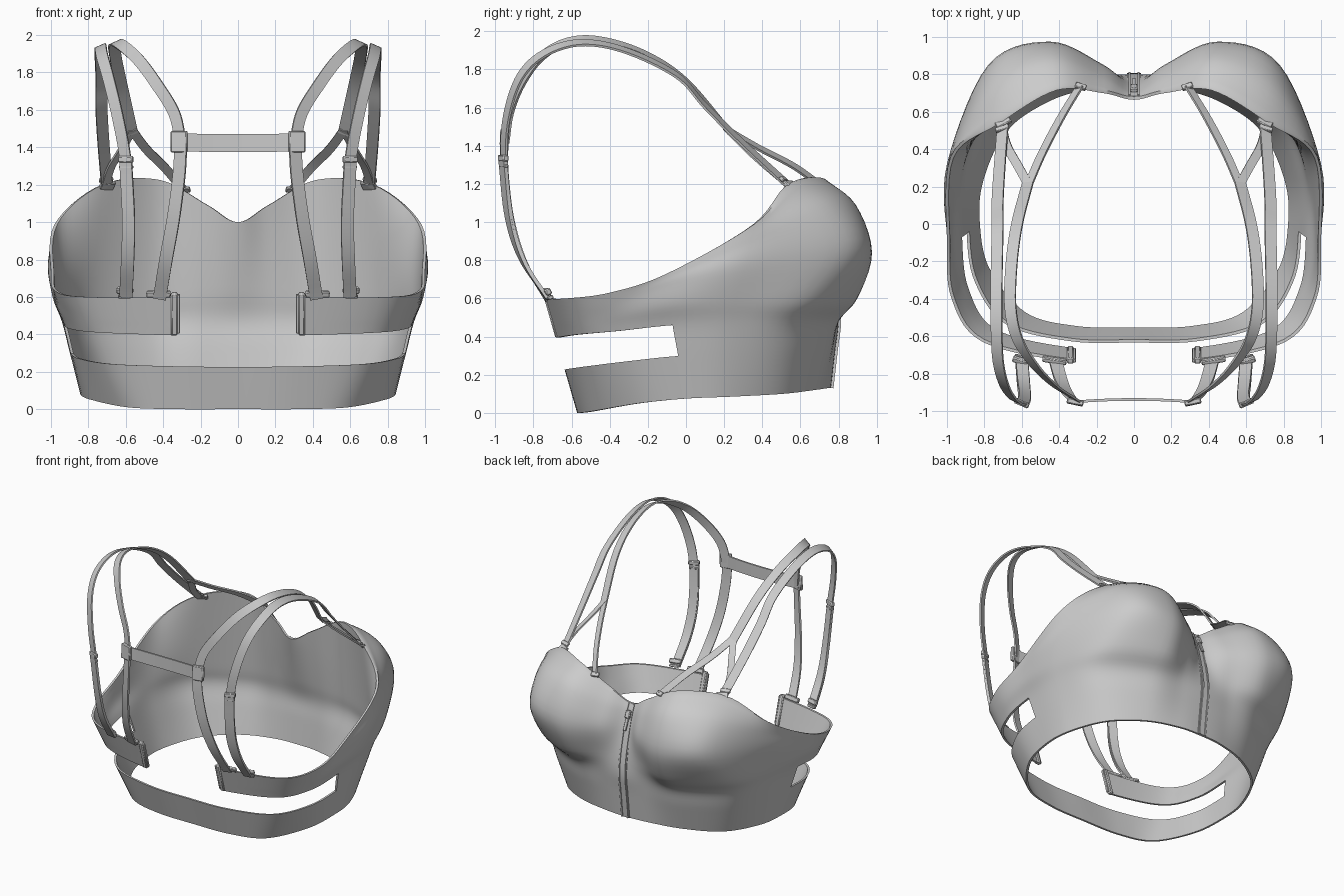
import bpy, bmesh, math
from mathutils import Vector, Matrix

if "Cube" in bpy.data.objects:
    bpy.data.objects.remove(bpy.data.objects["Cube"])

grey = bpy.data.materials.new("soft_grey")
grey.diffuse_color = (0.6, 0.6, 0.6, 1)
grey.use_nodes = True
grey.node_tree.nodes["Principled BSDF"].inputs["Base Color"].default_value = grey.diffuse_color


def finish(name, bm, mirror=False, thickness=0.0, angle=40):
    """Turn a bmesh into a mirrored / thickened object with sharp corners kept."""
    me = bpy.data.meshes.new(name)
    bm.to_mesh(me)
    bm.free()
    ob = bpy.data.objects.new(name, me)
    bpy.context.collection.objects.link(ob)
    if mirror:
        m = ob.modifiers.new("mirror", 'MIRROR')
        m.use_clip = True
        m.merge_threshold = 0.0005
    if thickness:
        s = ob.modifiers.new("thickness", 'SOLIDIFY')
        s.thickness = thickness
        s.offset = 0
    me.materials.append(grey)
    bpy.ops.object.select_all(action='DESELECT')
    ob.select_set(True)
    bpy.context.view_layer.objects.active = ob
    bpy.ops.object.convert(target='MESH')
    bpy.ops.object.shade_smooth_by_angle(angle=math.radians(angle))
    return ob


def spline(pts, steps, mirrored_ends=False):
    """Catmull-Rom samples; mirrored ends continue smoothly across x = 0."""
    p = [Vector(q) for q in pts]
    if mirrored_ends:
        flip = Vector((-1, 1, 1))
        p = [p[1] * flip] + p + [p[-2] * flip]
    else:
        p = [2 * p[0] - p[1]] + p + [2 * p[-1] - p[-2]]
    out = []
    for i in range(1, len(p) - 2):
        a, b, c, d = p[i - 1:i + 3]
        for k in range(steps):
            t = k / steps
            out.append(0.5 * (2 * b + (c - a) * t + (2 * a - 5 * b + 4 * c - d) * t * t
                              + (3 * b - a - 3 * c + d) * t ** 3))
    return out + [p[-2]]


def ribbon(name, pts, width, thick, mirror=True, steps=8, drape=True):
    """Flat strap along a path; drape leans it around the shoulder."""
    path = spline(pts, steps)
    bm = bmesh.new()
    rings = []
    for i, p in enumerate(path):
        t = (path[min(i + 1, len(path) - 1)] - path[max(i - 1, 0)]).normalized()
        s = Vector((1, -.5 * p.y, -.45)) if drape else Vector((1, 0, 0))
        s = (s - t * s.dot(t)).normalized()
        n = t.cross(s)
        rings.append([bm.verts.new(p + s * a * width / 2 + n * b * thick / 2)
                      for a, b in ((-1, -1), (1, -1), (1, 1), (-1, 1))])
    for r, q in zip(rings, rings[1:]):
        for k in range(4):
            bm.faces.new((r[k], r[(k + 1) % 4], q[(k + 1) % 4], q[k]))
    bm.faces.new(rings[0][::-1])
    bm.faces.new(rings[-1])
    bmesh.ops.recalc_face_normals(bm, faces=bm.faces)
    return finish(name, bm, mirror)


def block(name, centre, size, tilt=0.0, turn=0.0, mirror=True):
    """Small bevelled fitting; tilt about x, turn about z."""
    bm = bmesh.new()
    mat = (Matrix.Translation(centre) @ Matrix.Rotation(turn, 4, 'Z')
           @ Matrix.Rotation(tilt, 4, 'X') @ Matrix.Diagonal((*size, 1)))
    bmesh.ops.create_cube(bm, size=1, matrix=mat)
    bmesh.ops.bevel(bm, geom=bm.edges[:], offset=min(size) * 0.2, segments=1, affect='EDGES')
    return finish(name, bm, mirror)


# Body: level lines of one half, running from centre back to centre front
hem = [(0, -.57, 0), (.32, -.56, 0), (.59, -.485, .01), (.785, -.25, .05), (.84, 0, .075),
       (.82, .24, .085), (.69, .51, .10), (.45, .675, .12), (.2, .745, .13), (0, .76, .13)]
under = [(0, -.68, .39), (.35, -.675, .395), (.75, -.575, .41), (.90, -.35, .43), (.935, -.07, .46),
         (.93, .24, .475), (.81, .56, .475), (.47, .775, .47), (.2, .795, .48), (0, .80, .48)]
edge = [(0, -.735, .6), (.35, -.735, .6), (.81, -.63, .6), (.975, -.4, .63), (1, -.1, .73),
        (.98, .36, .99), (.73, .55, 1.2), (.42, .73, 1.225), (.16, .715, 1.09), (0, .68, 1.0)]
# cup lines only cover the side and front; the back is blended
low_cup = [(.98, -.08, .57), (.97, .26, .6), (.82, .69, .61), (.46, .895, .6), (.19, .825, .62), (0, .785, .63)]
mid_cup = [(.995, -.09, .67), (1, .31, .77), (.78, .85, .86), (.45, .975, .84), (.17, .855, .82), (0, .745, .81)]
top_cup = [(.998, -.1, .71), (.99, .345, .90), (.77, .74, 1.08), (.44, .89, 1.09), (.16, .795, .98), (0, .705, .94)]


def blend(a, b, t):
    return [Vector(p).lerp(Vector(q), t) for p, q in zip(a, b)]


outer = [hem, blend(hem, under, .58), under]
inner = outer[:]
for cup, t in ((low_cup, .4), (mid_cup, .7), (top_cup, .87)):
    line = blend(under[:4], edge[:4], t) + [Vector(p) for p in cup]
    outer.append(line)
    # padded cups: the lining runs straight from edge to underbust
    lining = line[:5]
    for p, u, e in list(zip(line, under, edge))[5:]:
        lining.append(Vector(u).lerp(Vector(e), (p.z - u[2]) / (e[2] - u[2])))
    inner.append(lining)
outer.append(edge)
inner.append(edge)

CS, RS = 7, 5


def sheet(bm, levels, inset):
    """Grid of vertices over the level lines, moved inwards by inset."""
    lines = []
    for level in levels:
        pts = spline(level, CS, True)
        moved = []
        for i, p in enumerate(pts):
            t = pts[min(i + 1, len(pts) - 1)] - pts[max(i - 1, 0)]
            out = Vector((t.y, -t.x, 0)).normalized()
            q = p - out * inset
            if i in (0, len(pts) - 1):
                q = Vector((0, p.y - inset * math.copysign(1, p.y), p.z))
            moved.append(q)
        lines.append(moved)
    return [[bm.verts.new(p) for p in spline(c, RS)] for c in zip(*lines)]


bm = bmesh.new()
a, b = sheet(bm, outer, 0), sheet(bm, inner, .016)
partner = {v: w for ca, cb in zip(a, b) for v, w in zip(ca, cb)}
shell = []
for i in range(len(a) - 1):
    for j in range(len(a[0]) - 1):
        slot = i < 4 * CS and RS <= j < 2 * RS          # long side cut-out
        back_gap = i < CS and j >= 2 * RS               # open upper back
        if not (slot or back_gap):
            shell.append(bm.faces.new((a[i][j], a[i + 1][j], a[i + 1][j + 1], a[i][j + 1])))
rim = [l for f in shell for l in f.loops if l.edge.is_boundary
       and not all(abs(v.co.x) < 1e-6 for v in l.edge.verts)]
rim = [(l.vert, l.link_loop_next.vert) for l in rim]
for f in shell:
    bm.faces.new([partner[v] for v in reversed(f.verts[:])])
for v, w in rim:
    bm.faces.new((w, v, partner[v], partner[w]))
bmesh.ops.delete(bm, geom=[v for v in bm.verts if not v.link_faces], context='VERTS')
finish("bodice", bm, mirror=True, angle=50)

# Front zip: tape, two ridges, slider and pull
front = [(0, l[-1][1] + .001, l[-1][2]) for l in outer]
ribbon("zip_tape", front, .075, .01, mirror=False, drape=False)
ribbon("zip_ridge", [(.024, y + .002, z) for _, y, z in front], .012, .02, drape=False)
block("zip_slider", (0, .725, .93), (.04, .03, .06), .4, mirror=False)
block("zip_pull", (0, .755, .86), (.024, .012, .09), .4, mirror=False)

# Outer shoulder strap, from the back band over to the cup
back_run = [(.60, -.72, .60), (.59, -.85, .80), (.585, -.92, 1.02), (.60, -.953, 1.32)]
ribbon("outer_strap", back_run + [(.64, -.94, 1.55), (.69, -.87, 1.76), (.725, -.74, 1.885),
                                  (.735, -.55, 1.94), (.735, -.32, 1.90), (.73, -.05, 1.77),
                                  (.73, .1, 1.61), (.72, .28, 1.43), (.70, .54, 1.19)], .064, .012)
ribbon("doubled_strap", [(x, y - .011, z) for x, y, z in back_run], .07, .012)
# Inner shoulder strap, through the bridge to the fork
ribbon("inner_strap_lower", [(.42, -.73, .59), (.385, -.85, .80), (.345, -.92, 1.02), (.315, -.95, 1.25),
                             (.305, -.955, 1.42)], .07, .014)
ribbon("inner_strap_upper", [(.305, -.945, 1.42), (.34, -.92, 1.58), (.43, -.86, 1.73), (.53, -.76, 1.865),
                             (.62, -.62, 1.945), (.66, -.45, 1.955), (.655, -.22, 1.885),
                             (.625, .0, 1.74), (.565, .23, 1.47)], .064, .012)
ribbon("fork_inner", [(.565, .21, 1.49), (.49, .38, 1.39), (.39, .57, 1.29), (.29, .735, 1.17)], .048, .012)
ribbon("fork_outer", [(.565, .21, 1.49), (.62, .31, 1.39), (.68, .42, 1.29), (.71, .54, 1.19)], .048, .012)

# Bridge across the upper back, gently bowed
bm = bmesh.new()
prev = None
for k in range(13):
    x = -.34 + .68 * k / 12
    sag = 1 - (x / .34) ** 2
    y, z = -.953 + .015 * sag, 1.428 - .006 * sag
    pair = [bm.verts.new((x, y, z - .048)), bm.verts.new((x, y, z + .048))]
    if prev:
        bm.faces.new((prev[0], pair[0], pair[1], prev[1]))
    prev = pair
finish("back_bridge", bm, thickness=.014)
block("bridge_sleeve", (.315, -.952, 1.43), (.09, .03, .115), -.02, .2)

# Fittings: adjusters, strap anchors and band ends
block("strap_adjuster", (.60, -.958, 1.335), (.082, .03, .035), 0, .4)
block("adjuster_bar", (.597, -.956, 1.295), (.076, .024, .016), 0, .4)
block("outer_anchor", (.605, -.732, .635), (.09, .03, .035), .5, .3)
block("outer_anchor_bar", (.605, -.717, .605), (.07, .03, .02), .3, .25)
block("inner_anchor", (.425, -.73, .615), (.13, .026, .035), .4, .15)
block("band_end", (.34, -.70, .51), (.035, .034, .235), .28)
block("band_end_hook", (.318, -.702, .51), (.014, .02, .215), .28)
block("outer_cup_ring", (.70, .545, 1.195), (.085, .055, .024), -.75, -.5)
block("outer_cup_bar", (.705, .51, 1.225), (.075, .03, .018), -.75, -.3)
block("inner_cup_ring", (.285, .735, 1.175), (.06, .035, .02), -.7, .3)
